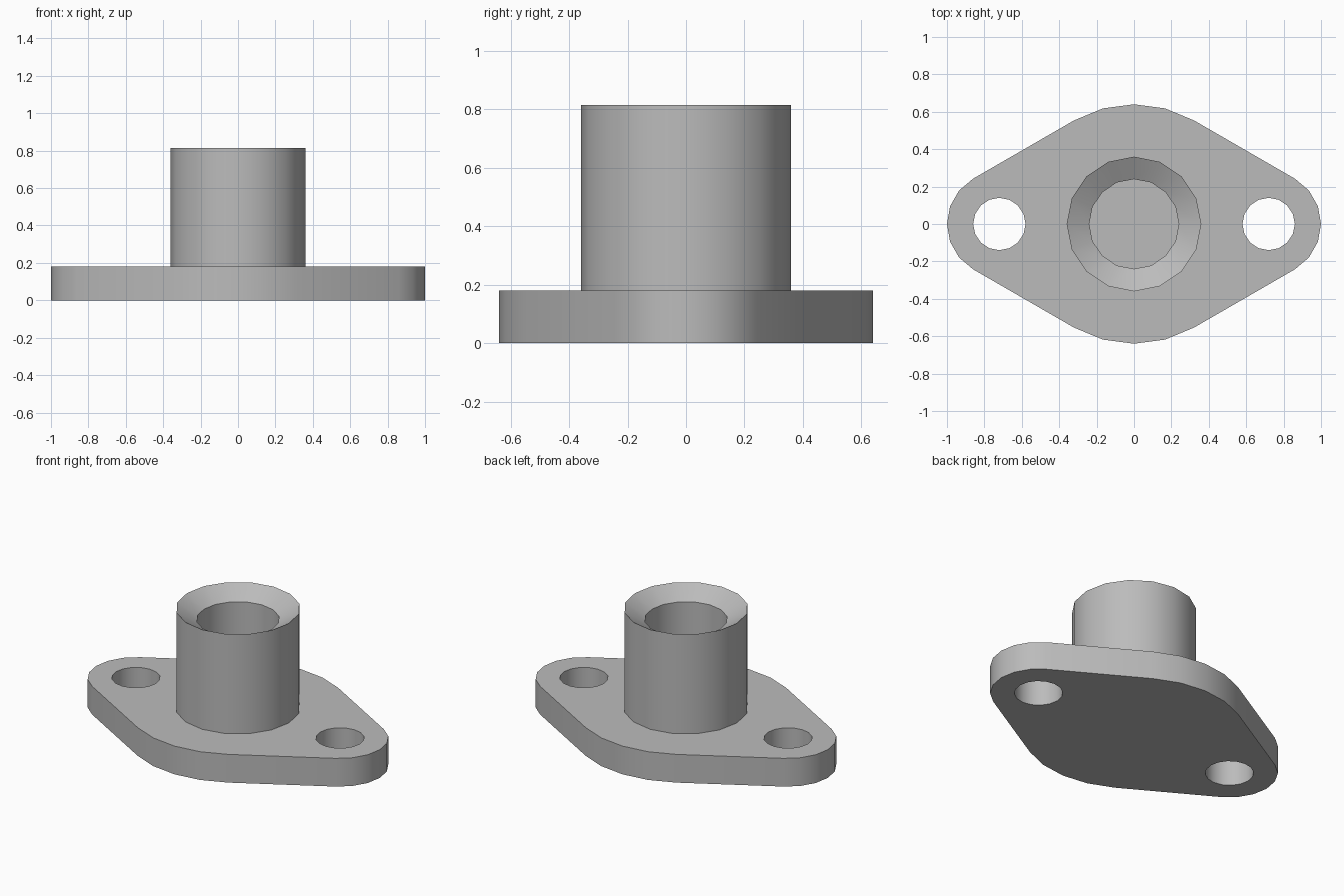
import bpy, bmesh
from math import cos, sin, radians

cube = bpy.data.objects.get("Cube")
if cube:
    bpy.data.objects.remove(cube, do_unlink=True)

PLATE_H, TOP = 0.18, 0.815

grey = bpy.data.materials.new("plain grey")
grey.use_nodes = True
colour = (0.5, 0.5, 0.5, 1)
grey.diffuse_color = colour
grey.node_tree.nodes["Principled BSDF"].inputs["Base Color"].default_value = colour


def arc(cx, radius, start, end, steps):
    """Points along an arc centred on the x axis, both ends included."""
    angles = [radians(start + (end - start) * i / steps) for i in range(steps + 1)]
    return [(cx + radius * cos(a), radius * sin(a)) for a in angles]


def finish(bm, name):
    bmesh.ops.recalc_face_normals(bm, faces=bm.faces)
    mesh = bpy.data.meshes.new(name)
    bm.to_mesh(mesh)
    bm.free()
    mesh.materials.append(grey)
    mesh.shade_smooth()
    mesh.set_sharp_from_angle(angle=radians(32))
    obj = bpy.data.objects.new(name, mesh)
    bpy.context.collection.objects.link(obj)
    return obj


# Flange plate: big centre arcs joined by tangents to the end arcs, two bolt holes
outline = (arc(0.72, 0.28, -60, 60, 6) + arc(0, 0.64, 60, 120, 4)
           + arc(-0.72, 0.28, 120, 240, 6) + arc(0, 0.64, 240, 300, 4))
holes = [arc(x, 0.14, 0, 360, 16)[:-1] for x in (-0.72, 0.72)]
bm = bmesh.new()
for loop in [outline] + holes:
    verts = [bm.verts.new((x, y, 0)) for x, y in loop]
    for a, b in zip(verts, verts[1:] + verts[:1]):
        bm.edges.new((a, b))
bmesh.ops.triangle_fill(bm, edges=bm.edges[:], use_beauty=True, normal=(0, 0, 1))
solid = bmesh.ops.extrude_face_region(bm, geom=bm.faces[:], use_keep_orig=True)
lifted = [v for v in solid["geom"] if isinstance(v, bmesh.types.BMVert)]
bmesh.ops.translate(bm, verts=lifted, vec=(0, 0, PLATE_H))
finish(bm, "flange_plate")

# Sleeve: outer wall, countersunk mouth and bore down to the plate
profile = [(0.36, PLATE_H), (0.36, TOP), (0.24, TOP - 0.07), (0.24, PLATE_H)]
bm = bmesh.new()
rings = [[bm.verts.new((x, y, z)) for x, y in arc(0, r, 0, 360, 16)[:-1]]
         for r, z in profile]
for low, high in zip(rings, rings[1:] + rings[:1]):
    for i in range(len(low)):
        j = (i + 1) % len(low)
        bm.faces.new((low[i], low[j], high[j], high[i]))
finish(bm, "sleeve")
